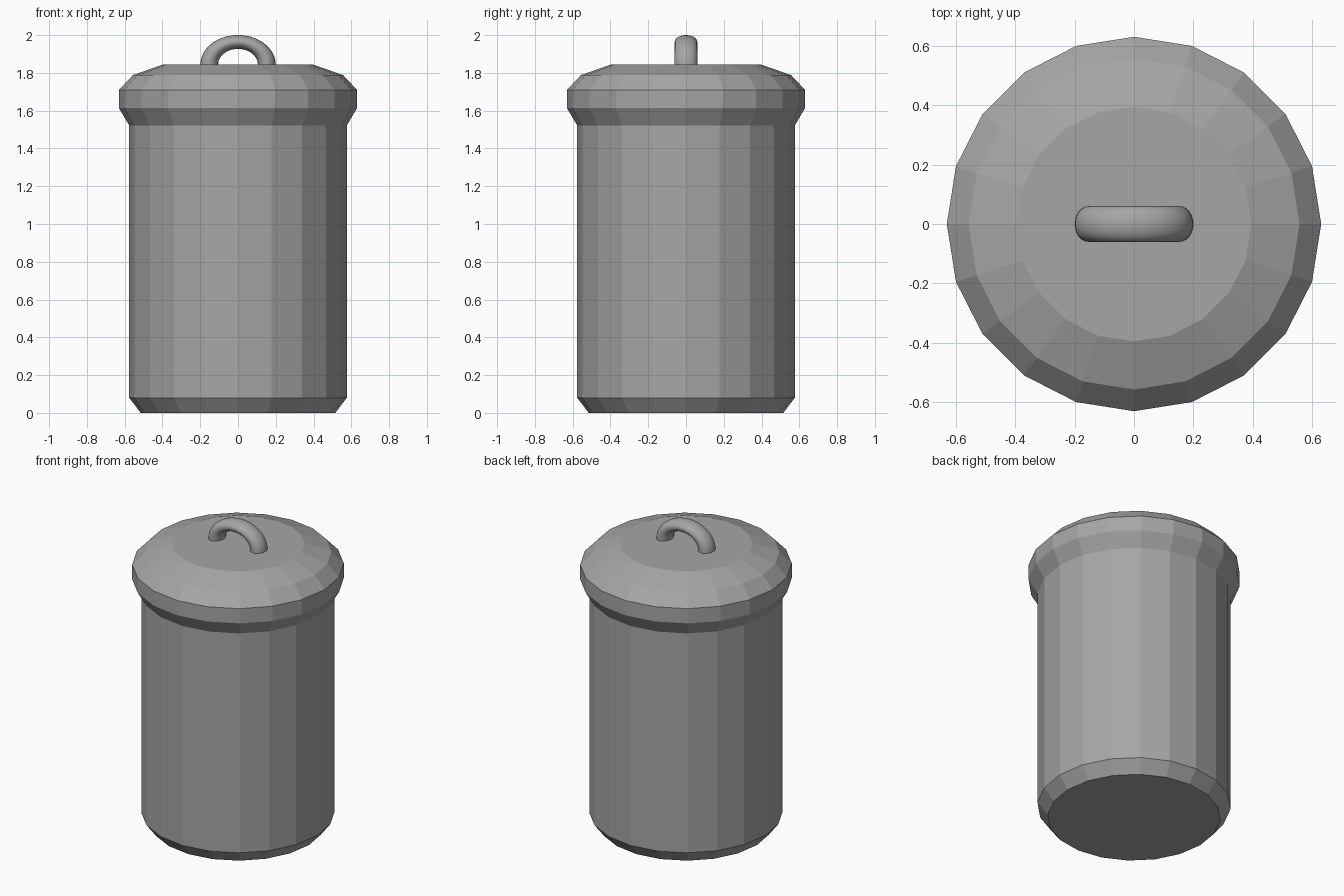
import bpy, bmesh
from math import cos, sin, pi

if "Cube" in bpy.data.objects:
    bpy.data.objects.remove(bpy.data.objects["Cube"])

metal = bpy.data.materials.new("dark_grey_metal")
metal.diffuse_color = (0.38, 0.38, 0.38, 1)
metal.use_nodes = True
metal.node_tree.nodes["Principled BSDF"].inputs["Base Color"].default_value = metal.diffuse_color


def finish(bm, name, smooth):
    bmesh.ops.recalc_face_normals(bm, faces=bm.faces)
    mesh = bpy.data.meshes.new(name)
    bm.to_mesh(mesh)
    bm.free()
    for p in mesh.polygons:
        p.use_smooth = smooth and len(p.vertices) == 4
    mesh.materials.append(metal)
    obj = bpy.data.objects.new(name, mesh)
    bpy.context.collection.objects.link(obj)
    return obj


def skin(rings, name, smooth=False):
    """Bridge a list of closed point rings and cap both ends."""
    bm = bmesh.new()
    loops = [[bm.verts.new(p) for p in ring] for ring in rings]
    n = len(loops[0])
    for a, b in zip(loops, loops[1:]):
        for i in range(n):
            j = (i + 1) % n
            bm.faces.new((a[i], a[j], b[j], b[i]))
    bm.faces.new(loops[0])
    bm.faces.new(loops[-1])
    return finish(bm, name, smooth)


def lathe(profile, sides=20):
    return [[(r * cos(2 * pi * i / sides), r * sin(2 * pi * i / sides), z)
             for i in range(sides)] for r, z in profile]


# Can body and lid: one faceted 20-sided shell
skin(lathe([(0.515, 0), (0.576, 0.08), (0.576, 1.522), (0.63, 1.613),
            (0.63, 1.71), (0.557, 1.788), (0.395, 1.845)]), "bin_with_lid")

# Handle: flattened half ring standing on the lid
MAJOR, MINOR, WIDTH, SQUASH, BASE = 0.152, 0.047, 0.06, 0.78, 1.845
rings = []
for k in range(25):
    a = pi * k / 24
    ring = []
    for i in range(24):
        t = 2 * pi * i / 24
        r = MAJOR + MINOR * cos(t)
        ring.append((r * cos(a), WIDTH * sin(t), BASE + SQUASH * r * sin(a)))
    rings.append(ring)
skin(rings, "lid_handle", smooth=True)
